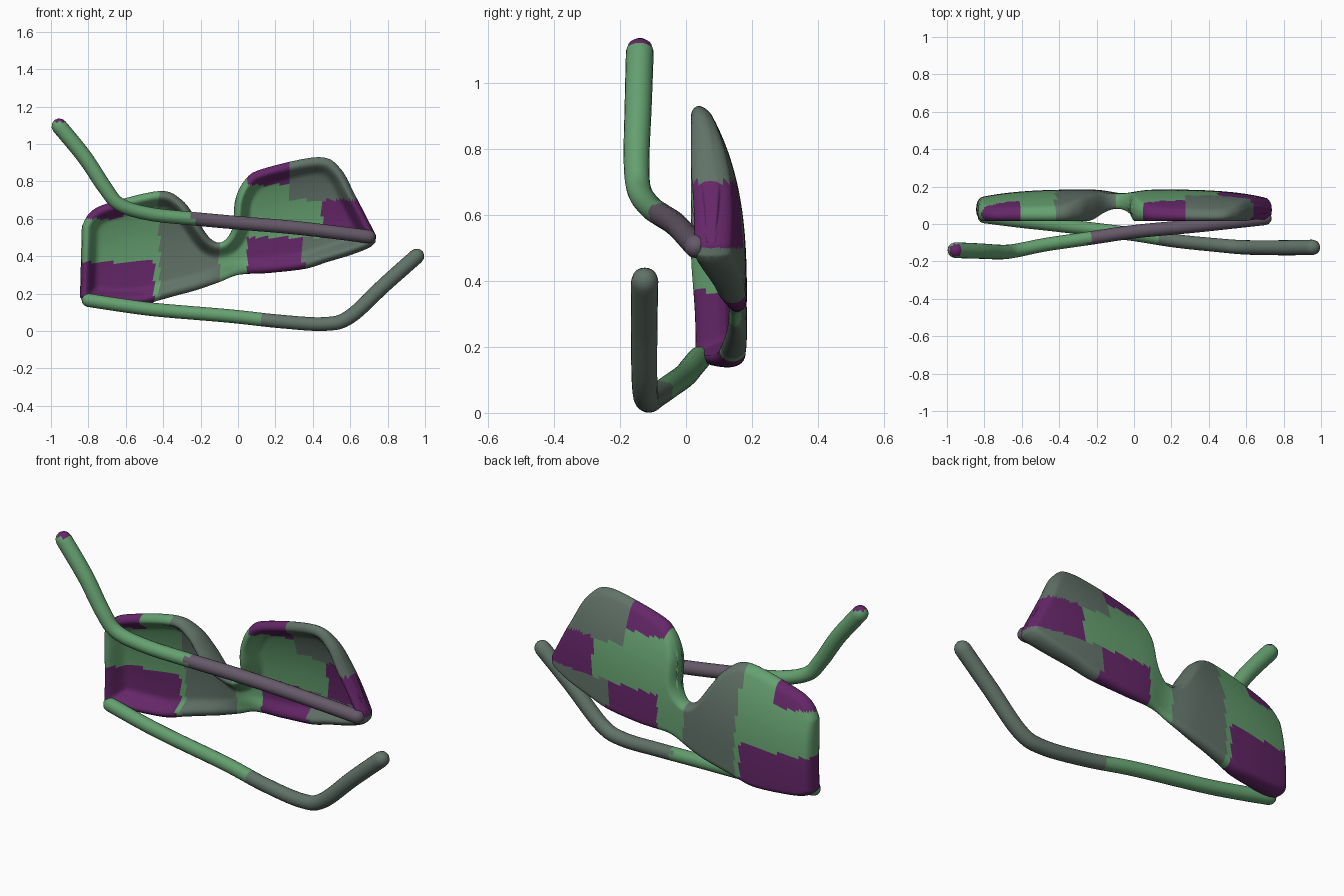
import bpy, bmesh, math
from mathutils import Vector, kdtree

if "Cube" in bpy.data.objects:
    bpy.data.objects.remove(bpy.data.objects["Cube"])

# Paint colours
def material(name, rgb):
    m = bpy.data.materials.new(name)
    m.diffuse_color = (*rgb, 1)
    m.use_nodes = True
    m.node_tree.nodes["Principled BSDF"].inputs["Base Color"].default_value = m.diffuse_color
    return m

MATS = [material("green", (0.13, 0.35, 0.16)), material("grey", (0.12, 0.17, 0.14)),
        material("purple", (0.13, 0.02, 0.14)), material("mauve", (0.13, 0.10, 0.14))]

def smoothstep(a, b, x):
    k = min(1, max(0, (x - a) / (b - a)))
    return k * k * (3 - 2 * k)

def spline(points, steps):
    """Smooth path through the given points (tuples of any size)."""
    p = [points[0]] + points + [points[-1]]
    out = []
    for i in range(1, len(p) - 2):
        for k in range(steps):
            u = k / steps
            out.append(tuple(0.5 * (2*b + (c - a)*u + (2*a - 5*b + 4*c - d)*u*u
                             + (3*b - a - 3*c + d)*u**3)
                             for a, b, c, d in zip(p[i-1], p[i], p[i+1], p[i+2])))
    return out + [tuple(points[-1])]

def finish(bm, name, paint):
    bmesh.ops.recalc_face_normals(bm, faces=bm.faces)
    for f in bm.faces:
        f.smooth = True
        f.material_index = paint(f.calc_center_median())
    me = bpy.data.meshes.new(name)
    bm.to_mesh(me)
    bm.free()
    for m in MATS:
        me.materials.append(m)
    ob = bpy.data.objects.new(name, me)
    bpy.context.collection.objects.link(ob)
    return ob

# Front frame: ribs from the brow edge to the lower lens edge (x, z, x, z)
RIBS = [(-.845, .18, -.835, .56), (-.80, .15, -.79, .635), (-.70, .14, -.69, .685),
        (-.52, .14, -.417, .749), (-.42, .165, -.30, .70), (-.33, .19, -.225, .604),
        (-.22, .22, -.15, .497), (-.10, .262, -.085, .476), (-.02, .295, -.03, .55),
        (.04, .305, -.015, .70), (.11, .308, .037, .807), (.18, .312, .128, .866),
        (.36, .333, .428, .93), (.48, .37, .545, .872), (.60, .406, .626, .727),
        (.70, .445, .70, .585), (.735, .475, .738, .51)]
ROWS = 44

def depths(x, z, d):
    """Outer and inner y of the wrapped shell, d away from the outline."""
    c, s_ = math.cos(.2), math.sin(.2)
    t = (x + .05) * c + (z - .28) * s_
    s = max(0, -(x + .05) * s_ + (z - .28) * c)
    outer = .185 - .05 * (t / .8)**4 - .10 * (s / .53)**3 - .02 * math.exp(-(t / .1)**2)
    brow = .02 + .11 * max(0, 1 - (t / .8)**2)
    rim = brow + (.015 - brow) * smoothstep(.03, .35, s)
    rim = min(rim, outer - .035)
    inner = rim + (outer - .035 - rim) * smoothstep(.03, .09, d)
    mid = (outer + rim) / 2
    if d < .03:
        k = math.sqrt(max(0, 1 - (1 - d / .03)**2))
        outer, inner = mid + (outer - mid) * k, mid + (inner - mid) * k
    return outer, inner

def build_frame():
    ribs = spline(RIBS, 6)
    n = len(ribs)
    vs = [(1 - math.cos(math.pi * j / ROWS)) / 2 for j in range(ROWS + 1)]
    grid = [[(a + (c - a) * v, b + (e - b) * v) for v in vs] for a, b, c, e in ribs]
    loop = ([g[0] for g in grid] + grid[-1] + [g[-1] for g in reversed(grid)]
            + list(reversed(grid[0])))
    edge = [(a[0] + (b[0] - a[0]) * k / 6, a[1] + (b[1] - a[1]) * k / 6)
            for a, b in zip(loop, loop[1:]) for k in range(6)]
    tree = kdtree.KDTree(len(edge))
    for i, (x, z) in enumerate(edge):
        tree.insert((x, 0, z), i)
    tree.balance()
    bm = bmesh.new()
    sides = ([], [])
    for i, col in enumerate(grid):
        for sd in sides:
            sd.append([])
        for j, (x, z) in enumerate(col):
            border = i in (0, n - 1) or j in (0, ROWS)
            d = 0 if border else tree.find((x, 0, z))[2]
            for sd, y in zip(sides, depths(x, z, d)):
                sd[i].append(bm.verts.new((x, y, z)))
    for sd in sides:
        for i in range(n - 1):
            for j in range(ROWS):
                bm.faces.new((sd[i][j], sd[i+1][j], sd[i+1][j+1], sd[i][j+1]))
    bmesh.ops.remove_doubles(bm, verts=bm.verts, dist=.0003)

    def paint(p):
        x, z = p.x, p.z
        if x < -.45 and z < .37 or .05 < x < .35 and z < .5 or .05 < x < .25 and z > .78 \
                or x > .45 and .5 < z < .7 or x < -.62 and z > .6:
            return 2
        if -.42 < x < -.1 or x > .25 and z > .7 or x > .35 and z < .5:
            return 1
        return 0
    return finish(bm, "lens_frame", paint)

# Folded temple arms: round tubes along a bent path, with domed ends
def build_arm(name, path, r0, r1, paint):
    pts = [Vector(p) for p in spline(path, 8)]
    n = len(pts)
    rings = []
    first, last = (pts[0] - pts[1]).normalized(), (pts[-1] - pts[-2]).normalized()
    caps = [math.radians(a) for a in (85, 60, 30)]
    for a in caps:
        rings.append((pts[0] + first * r0 * math.sin(a), -first, r0 * math.cos(a)))
    for i, p in enumerate(pts):
        tan = (pts[min(i + 1, n - 1)] - pts[max(i - 1, 0)]).normalized()
        rings.append((p, tan, r0 + (r1 - r0) * smoothstep(.5, 1, i / (n - 1))))
    for a in reversed(caps):
        rings.append((pts[-1] + last * r1 * math.sin(a), last, r1 * math.cos(a)))
    bm = bmesh.new()
    loops = []
    for p, tan, r in rings:
        u = tan.cross(Vector((0, 1, 0))).normalized()
        w = tan.cross(u)
        loops.append([bm.verts.new(p + (u * math.cos(k * math.tau / 20)
                      + w * math.sin(k * math.tau / 20)) * r) for k in range(20)])
    for a, b in zip(loops, loops[1:]):
        for k in range(20):
            bm.faces.new((a[k], a[k-1], b[k-1], b[k]))
    bm.faces.new(loops[0])
    bm.faces.new(loops[-1])
    return finish(bm, name, paint)

build_frame()
build_arm("upper_temple_arm",
          [(.70, .03, .505), (.33, -.01, .55), (.01, -.04, .578), (-.23, -.075, .60),
           (-.47, -.11, .626), (-.63, -.142, .675), (-.71, -.15, .765),
           (-.82, -.145, .93), (-.955, -.14, 1.095)], .036, .042,
          lambda p: 3 if p.x > -.24 else (2 if p.z > 1.12 else 0))
build_arm("lower_temple_arm",
          [(-.80, .04, .165), (-.60, .015, .135), (-.417, -.005, .112), (-.04, -.05, .08),
           (.22, -.09, .052), (.465, -.115, .038), (.60, -.125, .078),
           (.786, -.127, .25), (.955, -.125, .40)], .036, .041,
          lambda p: 1 if p.x > .12 else 0)
